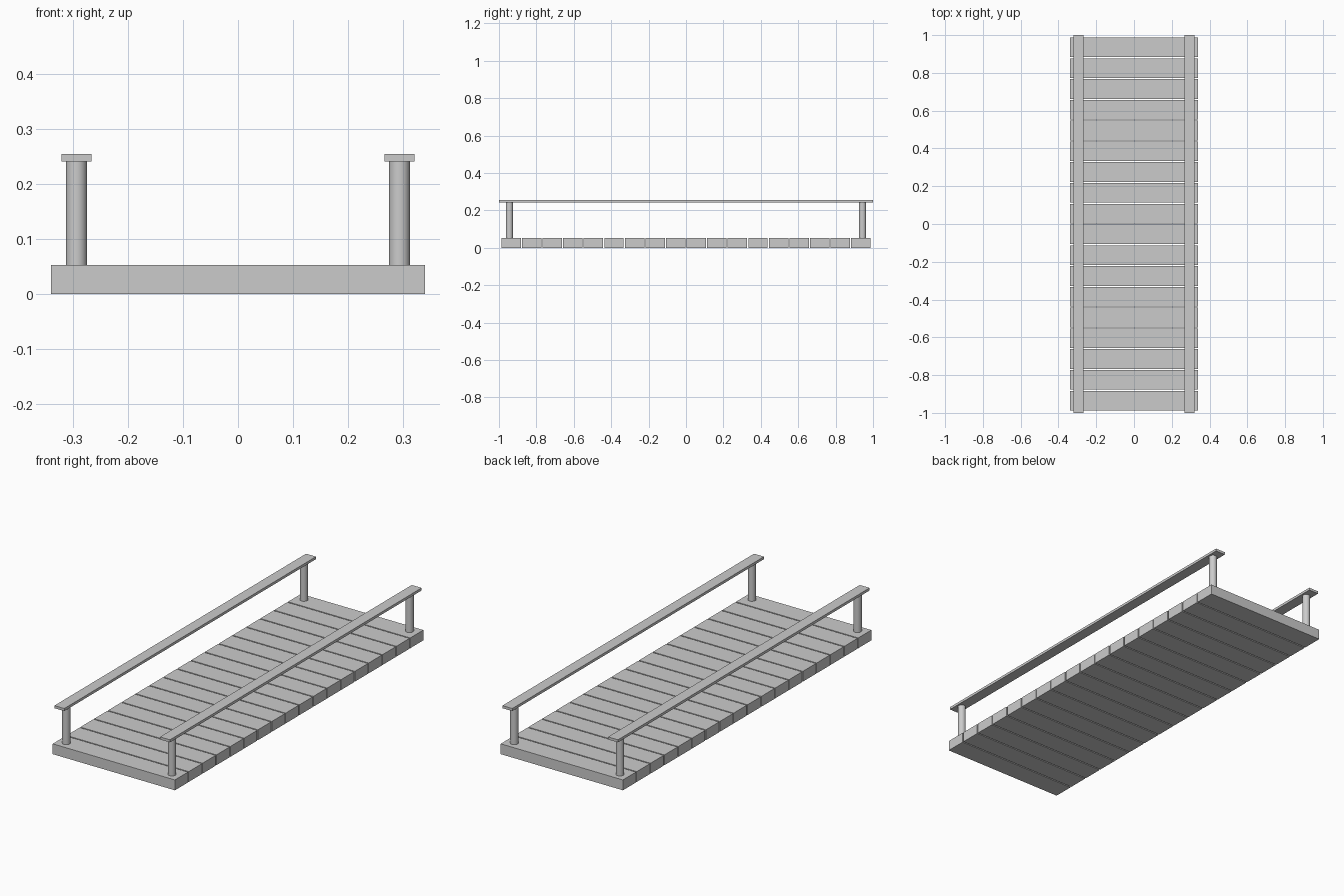
import bpy

if "Cube" in bpy.data.objects:
    bpy.data.objects.remove(bpy.data.objects["Cube"])

PLANKS, PITCH, GAP = 18, 0.11, 0.006
DECK_TOP, RAIL_BOTTOM, RAIL_TOP = 0.052, 0.241, 0.254
RAIL_X, POST_Y, POST_R = 0.294, 0.944, 0.019


def box(name, centre, size):
    bpy.ops.mesh.primitive_cube_add(size=1, location=centre)
    ob = bpy.context.object
    ob.name = name
    ob.scale = size
    bpy.ops.object.transform_apply(location=False, rotation=False, scale=True)
    return ob


# Deck planks, separated by narrow open gaps
for i in range(PLANKS):
    y = (i - (PLANKS - 1) / 2) * PITCH
    box(f"deck_plank_{i + 1}", (0, y, DECK_TOP / 2), (0.68, PITCH - GAP, DECK_TOP))

for side, sx in (("left", -1), ("right", 1)):
    # Flat handrail
    box(f"{side}_handrail", (sx * RAIL_X, 0, (RAIL_BOTTOM + RAIL_TOP) / 2),
        (0.055, 2.0, RAIL_TOP - RAIL_BOTTOM))
    # Round posts at both ends
    for end, sy in (("front", -1), ("back", 1)):
        bpy.ops.mesh.primitive_cylinder_add(
            vertices=32, radius=POST_R, depth=RAIL_BOTTOM - DECK_TOP,
            location=(sx * RAIL_X, sy * POST_Y, (RAIL_BOTTOM + DECK_TOP) / 2))
        bpy.context.object.name = f"{side}_{end}_post"
        bpy.ops.object.shade_smooth_by_angle()
